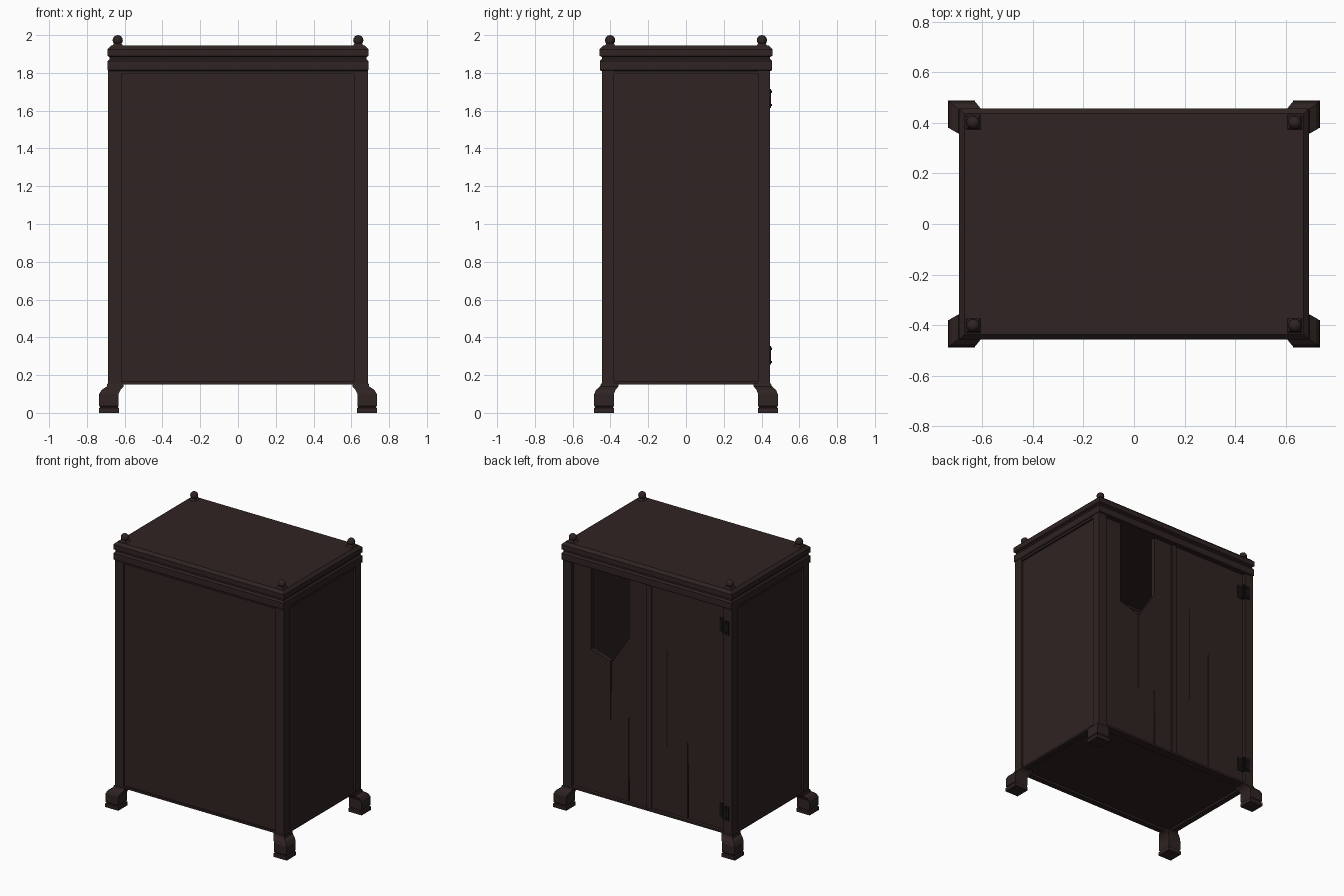
import bpy, bmesh, math

if "Cube" in bpy.data.objects:
    bpy.data.objects.remove(bpy.data.objects["Cube"])


def material(name, rgb):
    m = bpy.data.materials.new(name)
    m.diffuse_color = (*rgb, 1)
    m.use_nodes = True
    m.node_tree.nodes["Principled BSDF"].inputs["Base Color"].default_value = m.diffuse_color
    return m


WOOD = material("dark_wood", (0.028, 0.017, 0.016))
IRON = material("black_iron", (0.008, 0.006, 0.006))


def finish(name, bm, mat):
    bmesh.ops.recalc_face_normals(bm, faces=bm.faces[:])
    me = bpy.data.meshes.new(name)
    bm.to_mesh(me)
    bm.free()
    me.materials.append(mat)
    ob = bpy.data.objects.new(name, me)
    bpy.context.collection.objects.link(ob)
    return ob


def loft(name, sections, mat=WOOD):
    """Stack of rectangles (x0, x1, y0, y1, z), capped at both ends."""
    bm = bmesh.new()
    rings = [[bm.verts.new(p) for p in ((a, c, z), (b, c, z), (b, d, z), (a, d, z))]
             for a, b, c, d, z in sections]
    for r, s in zip(rings, rings[1:]):
        for i in range(4):
            j = (i + 1) % 4
            bm.faces.new((r[i], r[j], s[j], s[i]))
    bm.faces.new(rings[0][::-1])
    bm.faces.new(rings[-1])
    return finish(name, bm, mat)


def box(name, x0, x1, y0, y1, z0, z1, mat=WOOD):
    return loft(name, [(x0, x1, y0, y1, z0), (x0, x1, y0, y1, z1)], mat)


def slab(name, outline, y0, y1):
    """Outline in x/z extruded along y."""
    bm = bmesh.new()
    face = bm.faces.new([bm.verts.new((x, y0, z)) for x, z in outline])
    ext = bmesh.ops.extrude_face_region(bm, geom=[face])["geom"]
    for v in ext:
        if isinstance(v, bmesh.types.BMVert):
            v.co.y = y1
    return finish(name, bm, WOOD)


def mirrored(a, b, s):
    return (a, b) if s > 0 else (-b, -a)


# feet, corner posts and finials
for sx, nx in ((1, "right"), (-1, "left")):
    for sy, ny in ((1, "back"), (-1, "front")):
        tag = f"{ny}_{nx}"
        rows = [(.63, .737, .38, .488, 0), (.63, .737, .38, .488, .025),
                (.636, .73, .386, .481, .03), (.632, .735, .382, .486, .037),
                (.632, .735, .382, .486, .10), (.622, .722, .373, .476, .122),
                (.605, .695, .358, .455, .14), (.605, .692, .358, .45, .155)]
        loft("foot_" + tag, [(*mirrored(a, b, sx), *mirrored(c, d, sy), z)
                             for a, b, c, d, z in rows])
        box("post_" + tag, *mirrored(.618, .687, sx), *mirrored(.38, .446, sy), .15, 1.82)
        cx, cy = sx * .637, sy * .402
        loft("finial_base_" + tag, [(cx - .032, cx + .032, cy - .032, cy + .032, 1.94),
                                    (cx - .018, cx + .018, cy - .018, cy + .018, 1.957)])
        bm = bmesh.new()
        bmesh.ops.create_uvsphere(bm, u_segments=12, v_segments=8, radius=.027)
        bmesh.ops.translate(bm, verts=bm.verts[:], vec=(cx, cy, 1.973))
        for f in bm.faces:
            f.smooth = True
        finish("finial_" + tag, bm, WOOD)

# recessed front and side panels
box("front_panel", -.625, .625, -.43, -.405, .155, 1.82)
for s, n in ((1, "right"), (-1, "left")):
    box(n + "_panel", *mirrored(.645, .67, s), -.39, .39, .155, 1.82)

# bottom and top rails, floor and ceiling
for z0, z1, n in ((.15, .165, "bottom"), (1.795, 1.82, "top")):
    box(n + "_front_rail", -.62, .62, -.442, -.40, z0, z1)
    if n == "bottom":
        box("bottom_back_rail", -.62, .62, .38, .442, z0, z1)
    for s, m in ((1, "right"), (-1, "left")):
        box(f"{n}_{m}_rail", *mirrored(.64, .683, s), -.385, .385, z0, z1)
box("floor", -.645, .645, -.41, .39, .165, .185)

# cornice: two mouldings with a groove between them
steps = [(.683, .449, 1.81), (.69, .456, 1.815), (.69, .456, 1.862), (.68, .446, 1.874),
         (.68, .446, 1.884), (.692, .457, 1.89), (.692, .457, 1.925), (.672, .438, 1.944)]
loft("cornice", [(-a, a, -b, b, z) for a, b, z in steps])

# back doors, with a broken-out hole and splits between planks
B, T = .167, 1.815
slab("broken_door", [(.003, B), (.165, B), (.17, .83), (.175, B), (.617, B), (.617, T),
                     (.475, T), (.475, 1.20), (.319, 1.155), (.315, .49), (.311, 1.155),
                     (.30, 1.16), (.17, 1.36), (.17, T), (.003, T)], .39, .42)
slab("whole_door", [(-.617, B), (-.314, B), (-.31, 1.14), (-.306, B), (-.003, B),
                    (-.003, T), (-.617, T)], .39, .42)
box("door_split", -.144, -.138, .418, .4215, .65, 1.36, IRON)
box("door_meeting_strip", -.02, .02, .40, .43, B, T)

# hinges on the whole door
for z, n in ((1.665, "upper"), (.305, "lower")):
    box(n + "_hinge_post_leaf", -.66, -.618, .444, .45, z - .05, z + .05, IRON)
    box(n + "_hinge_door_leaf", -.612, -.57, .418, .425, z - .05, z + .05, IRON)
    bm = bmesh.new()
    bmesh.ops.create_cone(bm, cap_ends=True, segments=8, radius1=.009, radius2=.009, depth=.11)
    bmesh.ops.translate(bm, verts=bm.verts[:], vec=(-.612, .436, z))
    finish(n + "_hinge_barrel", bm, IRON)
    for dz in (-.035, .035):
        box(f"{n}_hinge_bolt", -.645, -.633, .449, .455, z + dz - .006, z + dz + .006, IRON)
